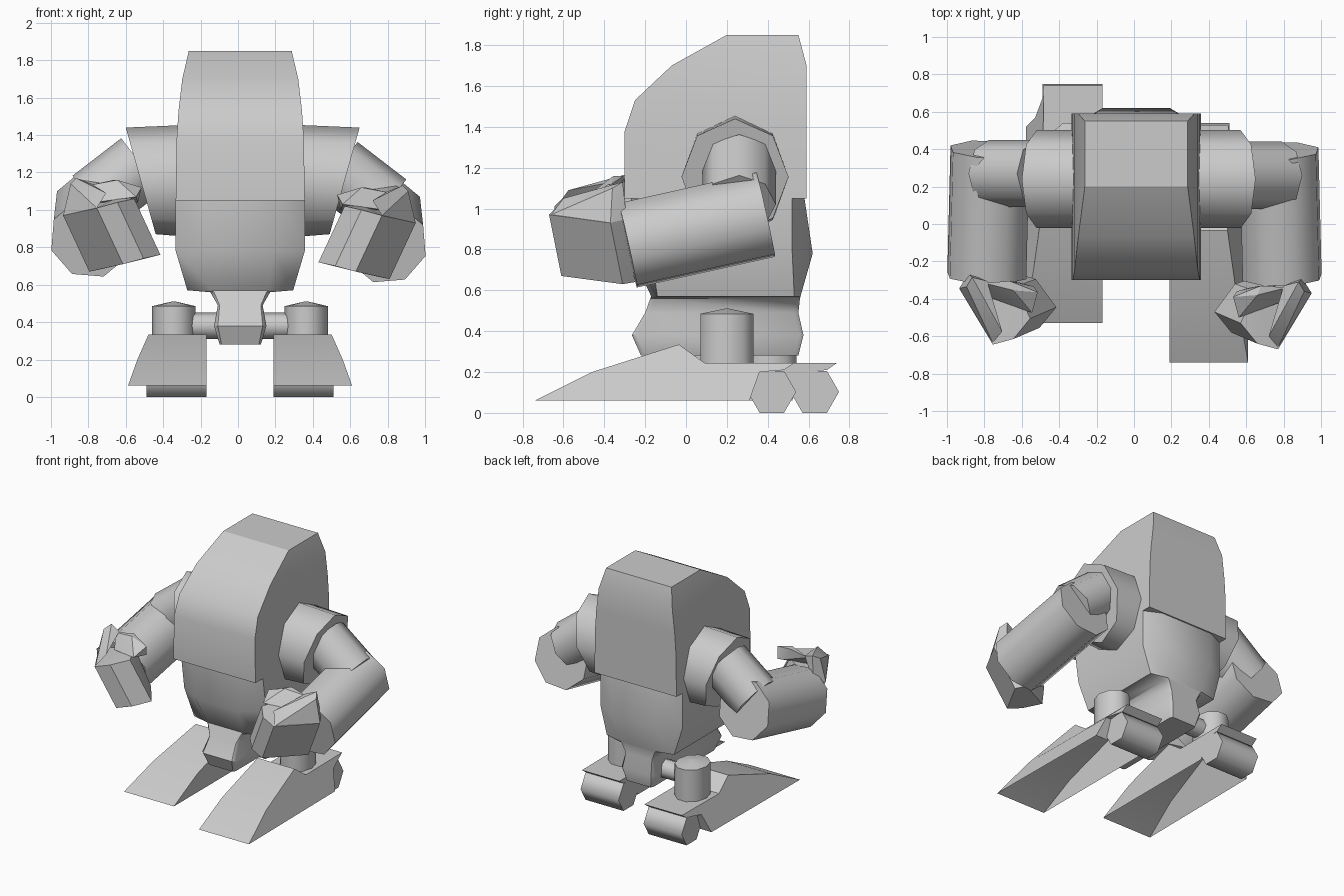
import bpy, bmesh, math
from mathutils import Vector

if "Cube" in bpy.data.objects:
    bpy.data.objects.remove(bpy.data.objects["Cube"])


def finish(name, bm, smooth):
    bmesh.ops.recalc_face_normals(bm, faces=bm.faces)
    mesh = bpy.data.meshes.new(name)
    bm.to_mesh(mesh)
    bm.free()
    ob = bpy.data.objects.new(name, mesh)
    bpy.context.collection.objects.link(ob)
    if smooth:
        bpy.ops.object.select_all(action='DESELECT')
        ob.select_set(True)
        bpy.context.view_layer.objects.active = ob
        bpy.ops.object.shade_smooth_by_angle(angle=math.radians(smooth))
    return ob


def loft(name, rings, smooth=0, closed=True):
    bm = bmesh.new()
    vs = [[bm.verts.new(p) for p in r] for r in rings]
    n = len(rings[0])
    for a, b in zip(vs, vs[1:]):
        for i in range(n if closed else n - 1):
            j = (i + 1) % n
            bm.faces.new((a[i], a[j], b[j], b[i]))
    bm.faces.new(vs[0])
    bm.faces.new(vs[-1])
    return finish(name, bm, smooth)


def hull(name, pts):
    bm = bmesh.new()
    for p in pts:
        bm.verts.new(p)
    res = bmesh.ops.convex_hull(bm, input=bm.verts)
    loose = {v for v in res["geom_interior"] if isinstance(v, bmesh.types.BMVert)}
    bmesh.ops.delete(bm, geom=list(loose), context='VERTS')
    bmesh.ops.dissolve_limit(bm, angle_limit=0.03, verts=bm.verts, edges=bm.edges)
    return finish(name, bm, 28)


def tube_rings(a, b, r, n=8, turn=0.0):
    # n-sided rings at both ends of a straight tube
    a, b = Vector(a), Vector(b)
    d = (b - a).normalized()
    ref = Vector((0, 1, 0)) if abs(d.y) < 0.7 else Vector((1, 0, 0))
    u = (ref - d * ref.dot(d)).normalized()
    w = d.cross(u)
    ang = [2 * math.pi * (i + turn) / n for i in range(n)]
    return [[c + r * (math.cos(t) * u + math.sin(t) * w) for t in ang] for c in (a, b)]


# Upper torso: z, front y, back y, half width
CX = 0.012
levels = [(1.05, -.30, .59, .345), (1.38, -.30, .59, .34), (1.53, -.25, .59, .33),
          (1.70, -.07, .59, .31), (1.85, .20, .55, .275)]
loft("upper_torso", [[(CX - w, f, z), (CX + w, f, z), (CX + w, b, z), (CX - w, b, z)]
                     for z, f, b, w in levels], 28.7)

# Belly and pelvis: z, front y, back y, half width, flat half width, corner depth
levels = [(1.05, -.27, .58, .345, .22, .06), (.78, -.27, .62, .345, .18, .10),
          (.57, -.17, .56, .283, .15, .03), (.56, -.175, .558, .16, .14, .02),
          (.49, -.20, .55, .12, .11, .02),
          (.38, -.265, .575, .14, .12, .02), (.28, -.22, .55, .11, .10, .02)]
rings = []
for z, f, b, w, k, c in levels:
    quarter = [(-k, f), (k, f), (w, f + c), (w, b - c), (k, b), (-k, b), (-w, b - c), (-w, f + c)]
    rings.append([(CX + x, y, z) for x, y in quarter])
loft("belly", rings, 45)

for side, s in (("right", 1), ("left", -1)):
    def arm(rings):
        # the left arm is mirrored and sits a little higher
        return [[p if s > 0 else (.005 - p[0], p[1] + .01, p[2] + .03) for p in r] for r in rings]

    def leg(rings):
        # the left leg is mirrored and stands further back
        return [[p if s > 0 else (.022 - p[0], p[1] + .21, p[2]) for p in r] for r in rings]

    def hand(pts):
        return [p if s > 0 else (.015 - p[0], p[1] + .025, p[2] + .04) for p in pts]

    # Shoulder drum with slanted end
    ang = [i * math.pi / 4 for i in range(8)]
    drum = [[(x + k * math.sin(t), .24 + .262 * math.cos(t), 1.155 + h * math.sin(t)) for t in ang]
            for x, k, h in ((.30, 0, .30), (.57, .08, .285))]
    if s < 0:
        drum = [[(.05 - x, y, z) for x, y, z in r] for r in drum]
    loft(side + "_shoulder", drum, 50)

    # Upper arm and forearm
    upper = tube_rings((.53, .26, 1.22), (.79, .26, 1.02), .18)
    if s < 0:
        upper = [[p + Vector((-.01, 0, -.01)) for p in r] for r in upper]
    loft(side + "_upper_arm", arm(upper), 50)
    loft(side + "_forearm", arm(tube_rings((.792, -.285, .82), (.775, .39, .97), .222, 8, .4)), 50)

    # Fist: a slanted prism of curled fingers
    top = [(.57, -.53, 1.02), (.66, -.64, 1.0), (.77, -.67, .97),
           (.95, -.37, .93), (.90, -.29, .95), (.65, -.36, 1.03)]
    base = [(x - .14, y + .06, z - .30) for x, y, z in top[:4]]
    hull(side + "_fist", hand(top + base + [(.76, -.25, .64), (.54, -.32, .75)]))

    # Knuckle ridge and curled thumb on top of the fist
    hull(side + "_knuckles", hand([(.77, -.66, .97), (.95, -.37, .93), (.90, -.29, .95),
                                   (.72, -.60, 1.05), (.91, -.36, 1.10), (.88, -.31, 1.13),
                                   (.76, -.50, 1.07), (.80, -.33, 1.10)]))
    hull(side + "_thumb", hand([(.53, -.39, 1.08), (.56, -.50, 1.03), (.66, -.38, 1.12),
                                (.82, -.34, 1.09), (.78, -.42, 1.0), (.62, -.34, 1.02),
                                (.68, -.33, 1.12), (.55, -.36, 1.0)]))

    # Hip bar and ankle post with a low cone cap
    loft(side + "_hip_bar", leg(tube_rings((.08, .2, .38), (.365, .2, .38), .07)), 50)
    post = [[(.365 + r * math.cos(i * math.pi / 5), .2 + 1.17 * r * math.sin(i * math.pi / 5), z)
             for i in range(10)] for r, z in ((.117, .24), (.117, .485), (.01, .51))]
    loft(side + "_ankle", leg(post), 50)

    # Foot shell, open underneath: y, z, outer x
    outline = [(-.74, .06, .61), (-.46, .20, .56), (-.035, .335, .50), (.09, .245, .51),
               (.53, .245, .505), (.48, .21, .505), (.36, .20, .55), (.31, .06, .60)]
    shell = leg([[(.19, y, z) for y, z, x in outline], [(x, y, z) for y, z, x in outline]])
    loft(side + "_foot", shell, 25, False)

    # Six-sided heel roller
    roller = tube_rings((.19, .42, .103), (.51, .42, .103), .119, 6)
    loft(side + "_heel_roller", leg(roller), 65)
